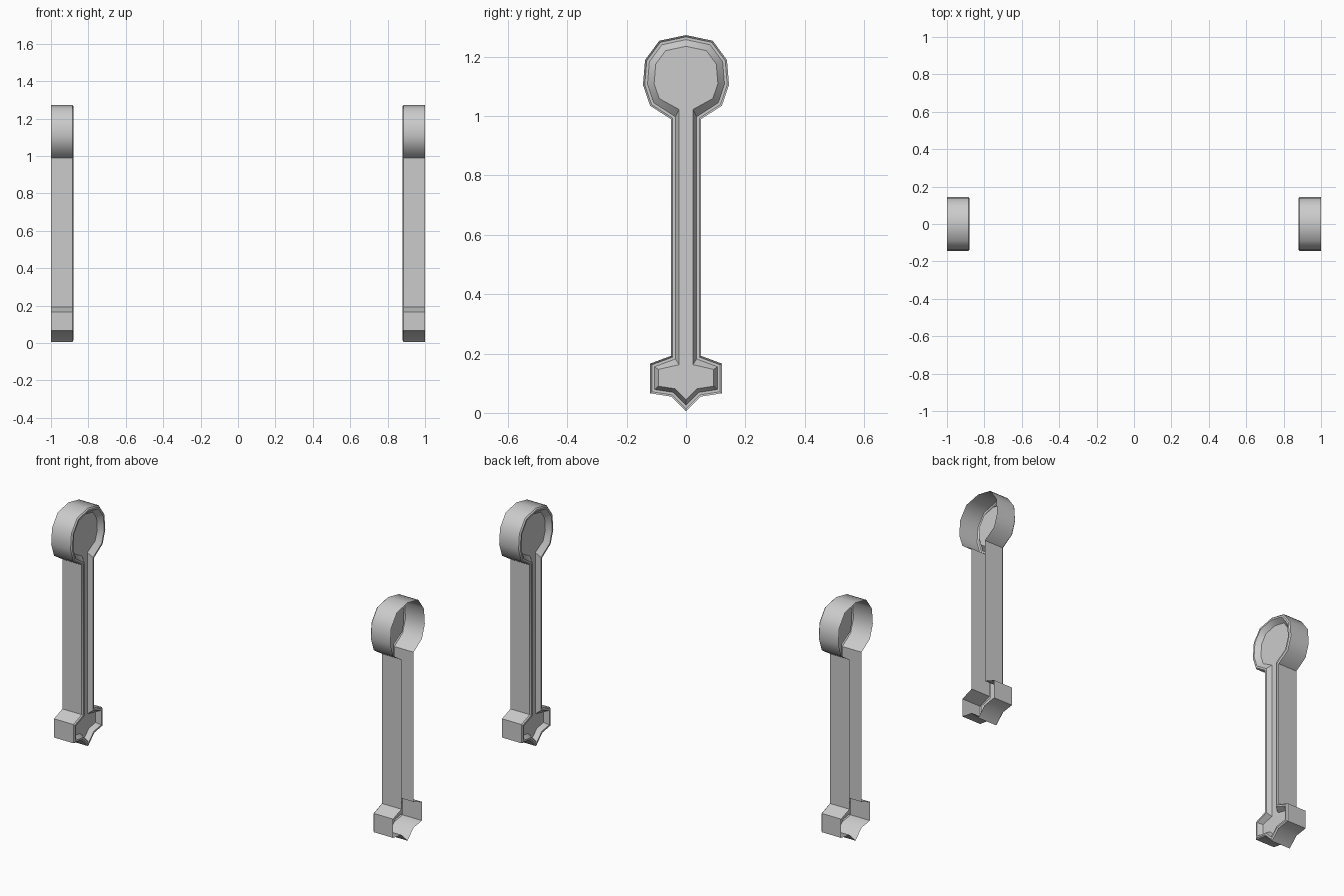
import bpy, bmesh, math
from mathutils import Vector

if "Cube" in bpy.data.objects:
    bpy.data.objects.remove(bpy.data.objects["Cube"])

# half outline (y, z), from the top of the round head down to the pointed foot
HALF = [(0, 1.273), (.09, 1.254), (.138, 1.189), (.145, 1.105), (.121, 1.035), (.051, .99),
        (.051, .192), (.121, .166), (.121, .066), (.05, .055), (0, .005)]
# (inset, x): open outer edge, wall, small bevel, rim, recessed floor
RINGS = [(0, 1.0), (0, .886), (.006, .88), (.015, .88), (.028, .905)]


def inset(points, amount):
    """Mitred inward offset of the half outline, kept symmetric about y = 0."""
    pts = [Vector(p) for p in points]
    flip = lambda v: Vector((-v.x, v.y))
    full = [flip(pts[1])] + pts + [flip(pts[-2])]
    out = []
    for a, b, c in zip(full, full[1:], full[2:]):
        d, e = (b - a).normalized(), (c - b).normalized()
        n, m = Vector((d.y, -d.x)), Vector((e.y, -e.x))
        out.append(b + (n + m) * (amount / (1 + n.dot(m))))
    return out


# recessed side panel, one half modelled and mirrored front/back and left/right
bm = bmesh.new()
loops = []
for k, (amount, x) in enumerate(RINGS):
    pts = inset(HALF, amount)
    if k == len(RINGS) - 1:
        wide = inset(HALF, amount + .009)      # wider slope around the head
        pts = wide[:5] + pts[5:]
        pts[5].y += .017                       # head recess starts a little higher
        pts[6].y -= .01
    loops.append([bm.verts.new((x, p.x, p.y)) for p in pts])
for a, b in zip(loops, loops[1:]):
    for i in range(len(HALF) - 1):
        bm.faces.new((a[i], a[i + 1], b[i + 1], b[i]))
bm.faces.new(loops[-1])
mesh = bpy.data.meshes.new("side_post")
bm.to_mesh(mesh)
bm.free()
post = bpy.data.objects.new("side_posts", mesh)
bpy.context.collection.objects.link(post)
mirror = post.modifiers.new("mirror", 'MIRROR')
mirror.use_axis = (True, True, False)
mirror.merge_threshold = .0005

# soft round head, crisp corners elsewhere
bpy.context.view_layer.objects.active = post
post.select_set(True)
bpy.ops.object.modifier_apply(modifier="mirror")
bpy.ops.object.shade_smooth_by_angle(angle=math.radians(42))
